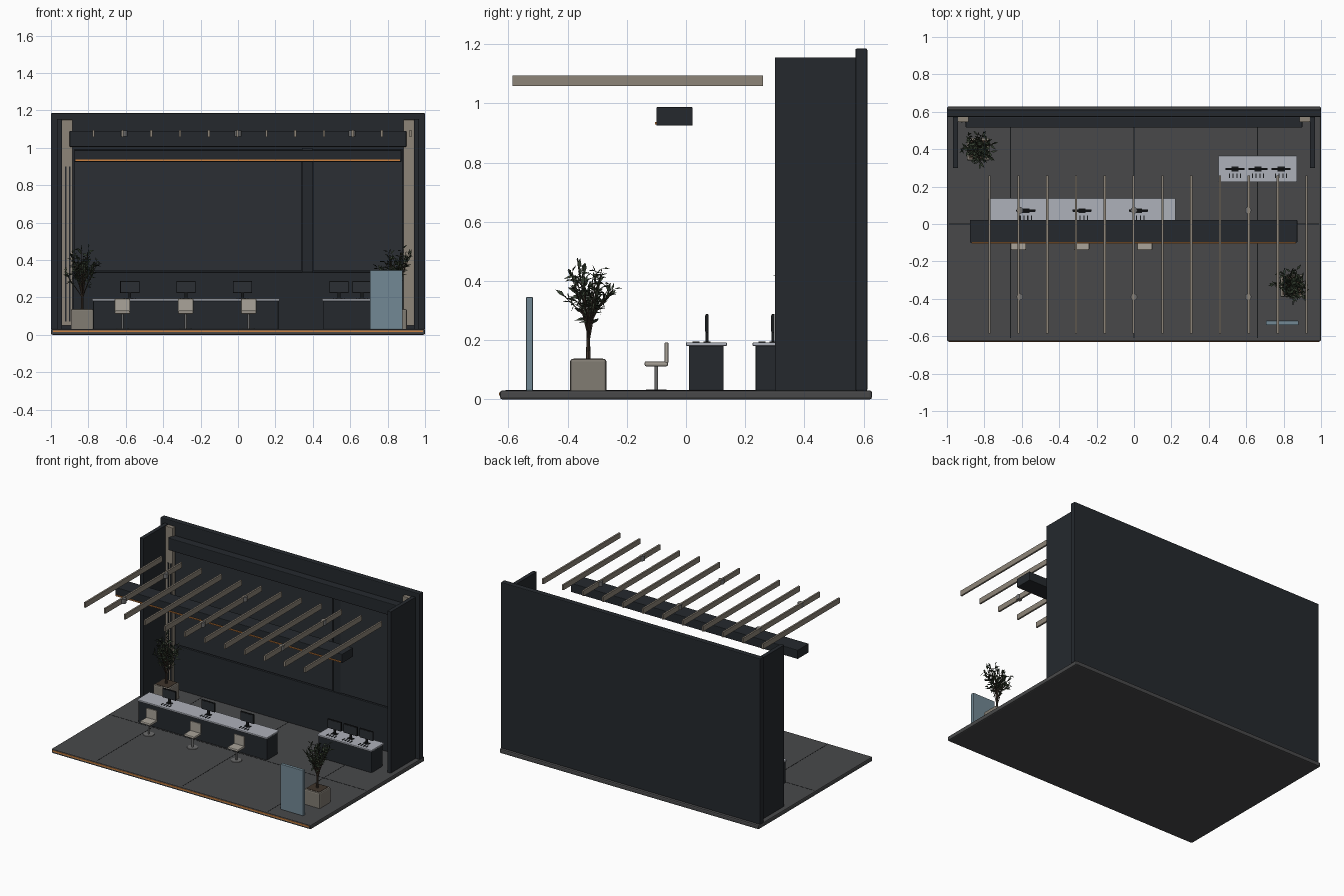
import bpy, bmesh, math, random
from mathutils import Vector

if "Cube" in bpy.data.objects:
    bpy.data.objects.remove(bpy.data.objects["Cube"])

random.seed(4)


def mat(name, r, g, b):
    m = bpy.data.materials.new(name)
    m.diffuse_color = (r, g, b, 1)
    m.use_nodes = True
    m.node_tree.nodes["Principled BSDF"].inputs["Base Color"].default_value = m.diffuse_color
    return m


DARK = mat("charcoal", 0.018, 0.022, 0.027)
PANEL = mat("panel_dark", 0.024, 0.028, 0.034)
BLACK = mat("black", 0.008, 0.009, 0.01)
FLOOR = mat("floor_grey", 0.065, 0.066, 0.068)
WOOD = mat("pale_timber", 0.27, 0.235, 0.19)
SEAT = mat("seat_beige", 0.4, 0.37, 0.32)
TOP = mat("desk_top", 0.42, 0.44, 0.49)
METAL = mat("metal", 0.15, 0.15, 0.15)
ORANGE = mat("orange_strip", 0.6, 0.22, 0.05)
BLUE = mat("blue_grey", 0.17, 0.25, 0.3)
POT = mat("pot", 0.22, 0.2, 0.17)
BARK = mat("bark", 0.05, 0.035, 0.025)
LEAF = mat("leaf", 0.035, 0.05, 0.03)


def finish(name, bm, m):
    me = bpy.data.meshes.new(name)
    bm.to_mesh(me)
    bm.free()
    me.materials.append(m)
    o = bpy.data.objects.new(name, me)
    bpy.context.collection.objects.link(o)
    return o


def box(name, x, y, z, m, bevel=0.0):
    """Box from (min, max) ranges, with an optional rounded edge."""
    bm = bmesh.new()
    bmesh.ops.create_cube(bm, size=1)
    for v in bm.verts:
        v.co = [(r[0] + r[1]) / 2 + c * (r[1] - r[0]) for r, c in zip((x, y, z), v.co)]
    o = finish(name, bm, m)
    if bevel:
        b = o.modifiers.new("bevel", "BEVEL")
        b.width, b.segments = bevel, 2
    return o


def span(c, w):
    return (c - w / 2, c + w / 2)


def tube(bm, a, b, r1, r2, sides=6):
    """Tapered stick between two points."""
    d = b - a
    rot = d.to_track_quat("Z", "Y").to_matrix().to_4x4()
    rot.translation = (a + b) / 2
    bmesh.ops.create_cone(bm, cap_ends=True, segments=sides, radius1=r1, radius2=r2,
                          depth=d.length, matrix=rot)


# Floor platform with seams and lit front edge
box("floor_platform", (-1, 1), (-0.628, 0.628), (0, 0.031), FLOOR, 0.008)
for x in (-0.66, 0, 0.66):
    box("floor_seam", span(x, 0.004), (-0.61, 0.57), (0.03, 0.0318), BLACK)
box("floor_seam_cross", (-0.99, 0.99), span(0.0, 0.004), (0.03, 0.0318), BLACK)
box("front_edge_strip", (-0.99, 0.99), (-0.631, -0.622), (0.014, 0.024), ORANGE)

# Back wall, side returns and timber columns
box("back_wall", (-1, 1), (0.572, 0.612), (0.028, 1.185), DARK, 0.005)
for s in (-1, 1):
    box("side_return", span(s * 0.954, 0.028), (0.30, 0.575), (0.03, 1.155), DARK, 0.002)
    box("timber_column", span(s * 0.913, 0.055), (0.546, 0.575), (0.05, 1.15), WOOD, 0.002)
for x in (-0.92, -0.9):
    box("column_groove", span(x, 0.008), (0.542, 0.55), (0.07, 0.9), DARK)

# Wall cladding: lower cabinet, two screens, divider, header
box("lower_wall_panel", (-0.88, 0.885), (0.553, 0.575), (0.03, 0.335), DARK, 0.002)
box("main_screen", (-0.875, 0.34), (0.557, 0.575), (0.34, 0.99), PANEL, 0.002)
box("side_screen", (0.40, 0.88), (0.557, 0.575), (0.34, 0.99), PANEL, 0.002)
box("screen_divider", (0.342, 0.398), (0.562, 0.575), (0.335, 1.0), DARK)
box("header_beam", (-0.9, 0.9), (0.515, 0.572), (1.005, 1.09), DARK, 0.004)

# Suspended canopy box with light line
box("canopy_beam", (-0.877, 0.873), (-0.1, 0.022), (0.925, 0.987), DARK, 0.003)
box("canopy_light_line", (-0.87, 0.866), (-0.105, -0.099), (0.929, 0.937), ORANGE)

# Overhead slats and spotlights
for i in range(12):
    box("ceiling_slat", span(-0.772 + i * 0.154, 0.012), (-0.585, 0.26), (1.058, 1.094), WOOD)
for x in (-0.61, 0, 0.61):
    for y in (-0.39, 0.073):
        bm = bmesh.new()
        tube(bm, Vector((x, y, 1.06)), Vector((x, y, 1.092)), 0.018, 0.018, 12)
        finish("spotlight", bm, METAL)


# Desks with monitors and controls
def desk(x0, x1, y0, y1, screens, my):
    box("desk_body", (x0 + 0.006, x1 - 0.006), (y0 + 0.01, y1 - 0.011), (0.03, 0.182), DARK, 0.003)
    box("desk_top", (x0, x1), (y0, y1), (0.181, 0.193), TOP, 0.003)
    for x in screens:
        box("monitor", span(x, 0.104), span(my, 0.011), (0.224, 0.288), BLACK, 0.002)
        box("monitor_face", span(x, 0.096), (my - 0.0065, my), (0.229, 0.283), PANEL)
        box("monitor_stem", span(x, 0.014), span(my, 0.01), (0.195, 0.23), BLACK)
        box("monitor_foot", span(x, 0.04), span(my, 0.025), (0.192, 0.196), BLACK)
        for k in range(4):
            box("control_key", span(x - 0.03 + k * 0.02, 0.006), span(my - 0.037, 0.024),
                (0.192, 0.196), BLACK)


desk(-0.78, 0.222, 0.0, 0.138, (-0.578, -0.278, 0.024), 0.071)
desk(0.45, 0.872, 0.225, 0.365, (0.54, 0.663, 0.786), 0.294)

# Chairs
for x in (-0.618, -0.28, 0.057):
    box("chair_seat", span(x, 0.082), (-0.14, -0.06), (0.112, 0.129), SEAT, 0.006)
    box("chair_back", span(x, 0.082), (-0.073, -0.059), (0.122, 0.193), SEAT, 0.005)
    bm = bmesh.new()
    tube(bm, Vector((x, -0.1, 0.03)), Vector((x, -0.1, 0.114)), 0.006, 0.006, 12)
    tube(bm, Vector((x, -0.1, 0.03)), Vector((x, -0.1, 0.034)), 0.036, 0.034, 16)
    finish("chair_stem", bm, METAL)

# Freestanding information panel
box("info_panel", (0.705, 0.88), (-0.54, -0.517), (0.03, 0.346), BLUE, 0.003)


# Potted trees
def leaf(bm, p, d, length):
    side = d.cross(Vector((random.uniform(-1, 1), random.uniform(-1, 1), 1)))
    if side.length < 0.01:
        side = Vector((1, 0, 0))
    side = side.normalized() * length * 0.17
    mid = p + d * length * 0.45 + Vector((0, 0, 0.003))
    bm.faces.new([bm.verts.new(v) for v in (p, mid + side, p + d * length, mid - side)])


def tree(x, y):
    box("planter", span(x, 0.122), span(y, 0.122), (0.002, 0.137), POT, 0.008)
    box("planter_soil", span(x, 0.1), span(y, 0.1), (0.13, 0.139), BARK)
    wood, leaves = bmesh.new(), bmesh.new()
    fork = Vector((x, y, 0.245))
    tube(wood, Vector((x, y, 0.13)), fork, 0.008, 0.005, 8)
    for i in range(20):
        a = i * 2.4
        reach = 0.03 + 0.065 * ((i * 7) % 20) / 19
        start = fork + Vector((0, 0, random.uniform(-0.06, 0.03)))
        rise = random.uniform(0.07, 0.2) * (1.2 - reach * 4)
        tip = fork + Vector((math.cos(a) * reach, math.sin(a) * reach, 0.03 + rise))
        tube(wood, start, tip, 0.003, 0.0012, 5)
        for k in range(13):
            p = start.lerp(tip, 0.35 + 0.65 * k / 12)
            d = Vector((random.uniform(-1, 1), random.uniform(-1, 1), random.uniform(-0.6, 0.9)))
            d = (d.normalized() + (tip - start).normalized() * 0.5).normalized()
            leaf(leaves, p, d, random.uniform(0.026, 0.044))
    finish("tree_branches", wood, BARK)
    finish("tree_leaves", leaves, LEAF)


tree(0.843, -0.33)
tree(-0.833, 0.4)
